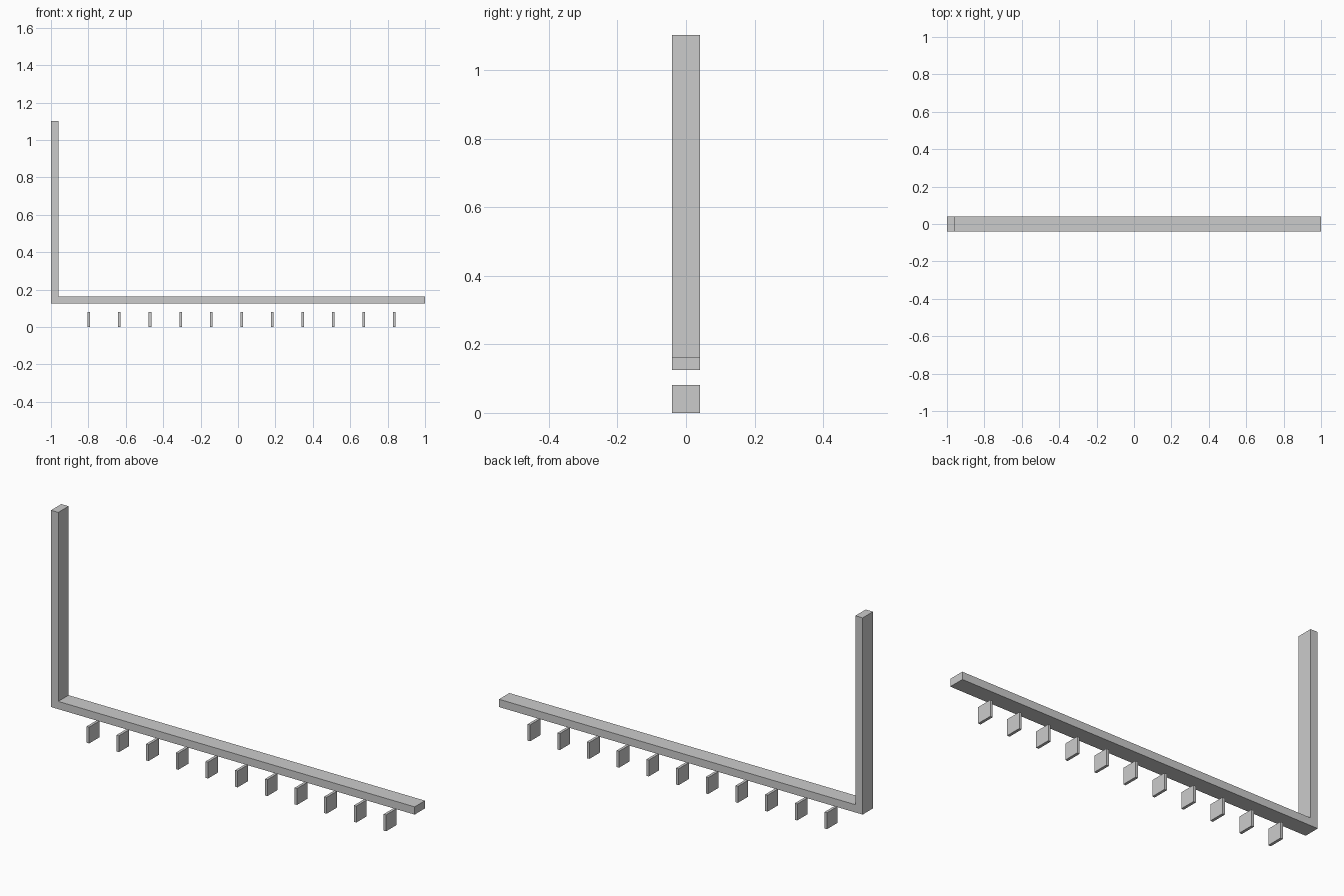
import bpy, bmesh

if "Cube" in bpy.data.objects:
    bpy.data.objects.remove(bpy.data.objects["Cube"])

HALF_DEPTH = 0.0405


def prism(name, profile):
    """Extrude an x-z outline along y, centred on y = 0."""
    bm = bmesh.new()
    face = bm.faces.new([bm.verts.new((x, -HALF_DEPTH, z)) for x, z in profile])
    ext = bmesh.ops.extrude_face_region(bm, geom=[face])
    verts = [v for v in ext["geom"] if isinstance(v, bmesh.types.BMVert)]
    bmesh.ops.translate(bm, verts=verts, vec=(0, 2 * HALF_DEPTH, 0))
    bmesh.ops.recalc_face_normals(bm, faces=bm.faces[:])
    mesh = bpy.data.meshes.new(name)
    bm.to_mesh(mesh)
    bm.free()
    obj = bpy.data.objects.new(name, mesh)
    bpy.context.collection.objects.link(obj)
    return obj


# L-shaped frame: long horizontal rail with an upright post at the left end
prism("rail_and_post", [(-1, 0.125), (1, 0.125), (1, 0.1635),
                        (-0.96, 0.1635), (-0.96, 1.103), (-1, 1.103)])

# Row of thin plates below the rail
for i in range(11):
    x = -0.797 + i * 0.1633
    w = 0.0068
    prism(f"plate_{i + 1}", [(x - w, 0), (x + w, 0), (x + w, 0.0815), (x - w, 0.0815)])
